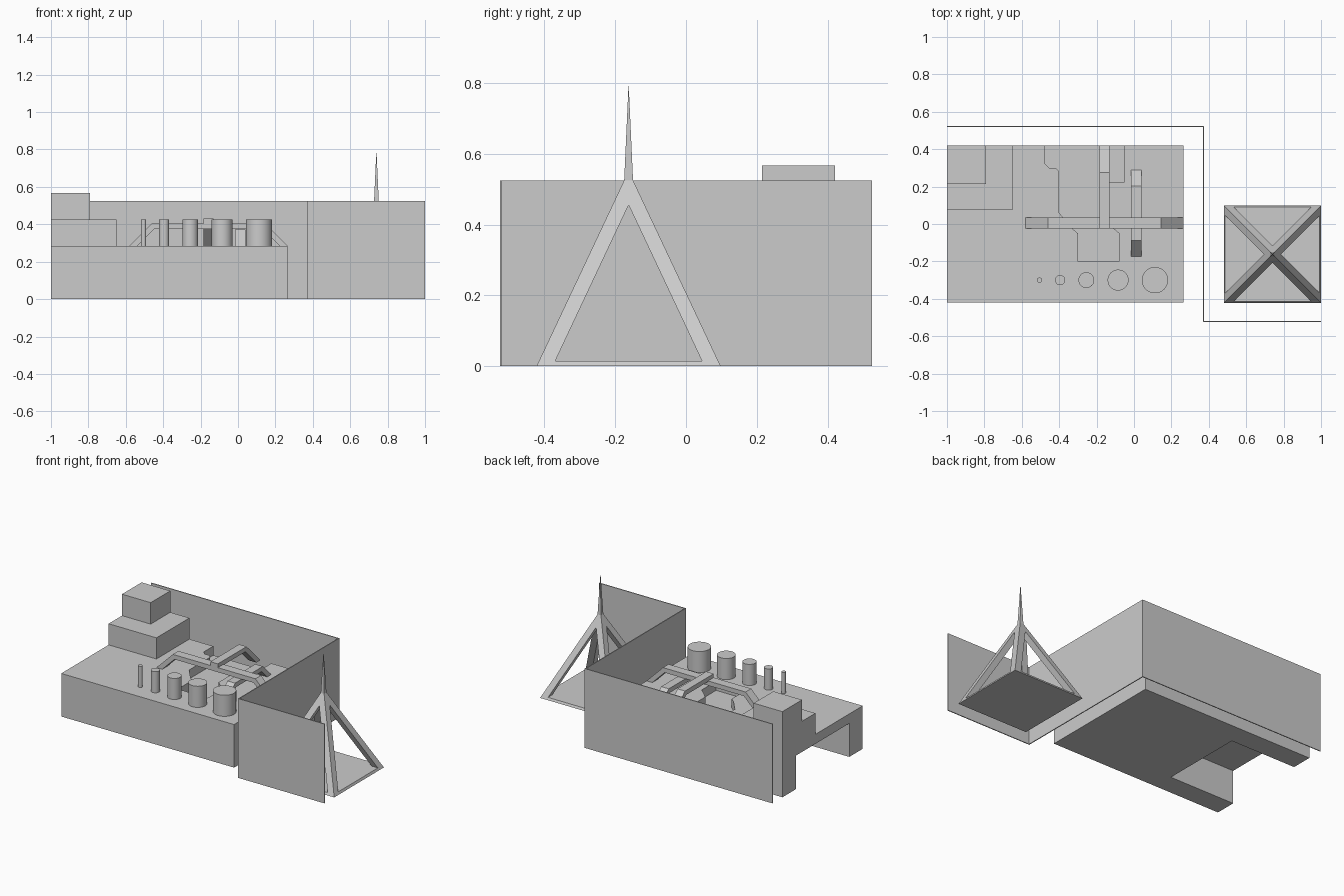
import bpy, bmesh
from mathutils import Vector

old = bpy.data.objects.get("Cube")
if old:
    bpy.data.objects.remove(old, do_unlink=True)

GREY = (0.6, 0.6, 0.6, 1)
mat = bpy.data.materials.new("plain grey")
mat.use_nodes = True
mat.diffuse_color = GREY
mat.node_tree.nodes["Principled BSDF"].inputs["Base Color"].default_value = GREY


def finish(name, bm):
    bmesh.ops.recalc_face_normals(bm, faces=bm.faces)
    mesh = bpy.data.meshes.new(name)
    bm.to_mesh(mesh)
    bm.free()
    mesh.materials.append(mat)
    ob = bpy.data.objects.new(name, mesh)
    bpy.context.collection.objects.link(ob)
    return ob


def prism(name, pts, axis, lo, hi):
    """Extrude a 2D outline along an axis, from lo to hi."""
    place = {"x": lambda a, b: (lo, a, b),
             "y": lambda a, b: (a, lo, b),
             "z": lambda a, b: (a, b, lo)}[axis]
    step = Vector([hi - lo if axis == c else 0 for c in "xyz"])
    bm = bmesh.new()
    face = bm.faces.new([bm.verts.new(place(*p)) for p in pts])
    ext = bmesh.ops.extrude_face_region(bm, geom=[face])
    top = [g for g in ext["geom"] if isinstance(g, bmesh.types.BMVert)]
    bmesh.ops.translate(bm, verts=top, vec=step)
    return finish(name, bm)


def box(name, x0, x1, y0, y1, z0, z1):
    return prism(name, [(x0, y0), (x1, y0), (x1, y1), (x0, y1)], "z", z0, z1)


def cut(ob, cutters):
    for c in cutters:
        mod = ob.modifiers.new("cut", "BOOLEAN")
        mod.operation = "DIFFERENCE"
        mod.solver = "EXACT"
        mod.object = c
    bpy.context.view_layer.update()
    graph = bpy.context.evaluated_depsgraph_get()
    mesh = bpy.data.meshes.new_from_object(ob.evaluated_get(graph))
    ob.modifiers.clear()
    ob.data = mesh
    for c in cutters:
        bpy.data.objects.remove(c, do_unlink=True)


# Platform with an undercut at one end and a sunken channel on top
DECK = 0.285
platform = box("platform", -1, 0.265, -0.42, 0.42, 0, DECK)
undercut = box("undercut_cutter", -1.1, -0.52, -0.28, 0.28, -0.1, 0.222)
channel = prism("channel_cutter", [
    (-0.475, 0.5), (-0.475, 0.32), (-0.455, 0.3), (-0.42, 0.3), (-0.4, 0.28),
    (-0.4, 0.06), (-0.33, -0.025), (-0.3, -0.05), (-0.3, -0.2),
    (-0.08, -0.2), (-0.08, -0.05), (-0.11, -0.025), (-0.155, 0.02),
    (-0.155, 0.225), (-0.05, 0.225), (-0.05, 0.5)], "z", 0.225, 0.4)
cut(platform, [undercut, channel])

# Stepped blocks in the back corner
box("lower_block", -1, -0.65, 0.075, 0.42, DECK, 0.425)
box("upper_block", -1, -0.79, 0.215, 0.42, 0.425, 0.567)

# Row of cylinders along the front edge
for i, (x, r) in enumerate([(-0.505, 0.014), (-0.395, 0.027), (-0.255, 0.042),
                            (-0.085, 0.056), (0.112, 0.07)]):
    bm = bmesh.new()
    bmesh.ops.create_cone(bm, cap_ends=True, segments=48, radius1=r, radius2=r,
                          depth=0.14)
    bmesh.ops.translate(bm, verts=bm.verts, vec=(x, -0.3, DECK + 0.07))
    ob = finish(f"cylinder_{i + 1}", bm)
    bpy.ops.object.select_all(action="DESELECT")
    ob.select_set(True)
    bpy.context.view_layer.objects.active = ob
    bpy.ops.object.shade_smooth_by_angle()


# Raised bridges with ramps at 45 degrees
def bridge(name, axis, start, end, top, lo, hi, ramp_start=True):
    t, h = 0.03, top - DECK
    foot, knee = t * 1.414, t * 0.414
    low = top - t
    pts = [(end - h, top), (end, DECK), (end - foot, DECK), (end - h - knee, low)]
    if ramp_start:
        pts += [(start + h + knee, low), (start + foot, DECK),
                (start, DECK), (start + h, top)]
    else:
        pts += [(start, low), (start, top)]
    return prism(name, pts, axis, lo, hi)


bridge("long_bridge", "y", -0.58, 0.265, 0.405, -0.025, 0.034)
bridge("upper_bridge", "x", -0.025, 0.42, 0.43, -0.185, -0.13, False)
bridge("lower_bridge", "x", -0.175, 0.29, 0.372, -0.016, 0.04)

# Thin folded screen wall
T = 0.006
prism("screen_wall", [
    (-1, 0.525), (0.374, 0.525), (0.374, -0.525 + T), (1, -0.525 + T),
    (1, -0.525), (0.374 - T, -0.525), (0.374 - T, 0.525 - T), (-1, 0.525 - T)],
    "z", 0, 0.525)

# Open pyramid tower with a base plate and a spire
CX, CY = 0.74, -0.162
bm = bmesh.new()
rings = []
for half, z in [(0.26, 0), (0.0125, 0.525)]:
    rings.append([bm.verts.new((CX + sx * half, CY + sy * half, z))
                  for sx, sy in [(-1, -1), (1, -1), (1, 1), (-1, 1)]])
tip = bm.verts.new((CX, CY, 0.8))
bm.faces.new(rings[0])
for i in range(4):
    j = (i + 1) % 4
    bm.faces.new([rings[0][i], rings[0][j], rings[1][j], rings[1][i]])
    bm.faces.new([rings[1][i], rings[1][j], tip])
tower = finish("tower", bm)


def opening(c):
    return [(c - 0.207, 0.015), (c + 0.207, 0.015), (c, 0.455)]


cut(tower, [prism("tower_cutter_a", opening(CY), "x", 0.3, 1.2),
            prism("tower_cutter_b", opening(CX), "y", -0.6, 0.3)])
